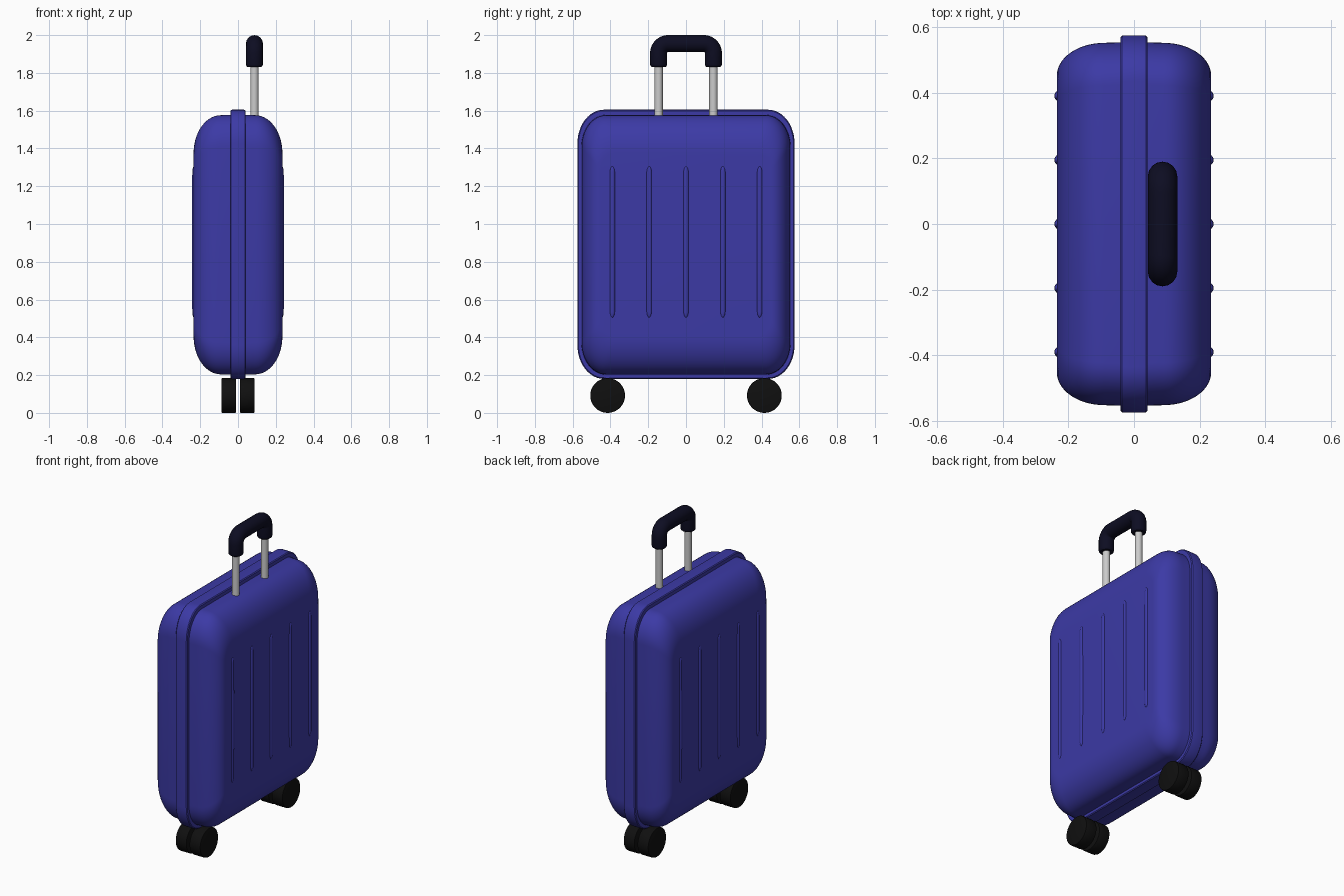
import bpy, bmesh, math
from mathutils import Matrix, Vector

if "Cube" in bpy.data.objects:
    bpy.data.objects.remove(bpy.data.objects["Cube"])


def material(name, color):
    m = bpy.data.materials.new(name)
    m.diffuse_color = (*color, 1)
    m.use_nodes = True
    m.node_tree.nodes["Principled BSDF"].inputs["Base Color"].default_value = m.diffuse_color
    return m


BLUE = material("blue shell", (0.045, 0.042, 0.38))
NAVY = material("dark navy grip", (0.004, 0.004, 0.016))
BLACK = material("black rubber", (0.005, 0.005, 0.005))
METAL = material("light metal", (0.6, 0.6, 0.6))


def finish(name, bm, mat, angle=35):
    bmesh.ops.recalc_face_normals(bm, faces=bm.faces)
    mesh = bpy.data.meshes.new(name)
    bm.to_mesh(mesh)
    bm.free()
    mesh.materials.append(mat)
    ob = bpy.data.objects.new(name, mesh)
    bpy.context.collection.objects.link(ob)
    smooth(ob, angle)
    return ob


def smooth(ob, angle):
    bpy.ops.object.select_all(action='DESELECT')
    ob.select_set(True)
    bpy.context.view_layer.objects.active = ob
    bpy.ops.object.shade_smooth_by_angle(angle=math.radians(angle))


def rounded_ring(bm, x, hy, hz, ry, rz, cz, n=12):
    """Rounded rectangle in the yz plane with elliptical corners."""
    verts = []
    for k, (sy, sz) in enumerate([(1, 1), (-1, 1), (-1, -1), (1, -1)]):
        for i in range(n + 1):
            a = (k + i / n) * math.pi / 2
            verts.append(bm.verts.new((x, sy * (hy - ry) + ry * math.cos(a),
                                       cz + sz * (hz - rz) + rz * math.sin(a))))
    return verts


def loft(name, sections, cz, mat):
    bm = bmesh.new()
    rings = [rounded_ring(bm, *s, cz) for s in sections]
    for a, b in zip(rings, rings[1:]):
        for i in range(len(a)):
            j = (i + 1) % len(a)
            bm.faces.new((a[i], a[j], b[j], b[i]))
    bm.faces.new(rings[0])
    bm.faces.new(rings[-1])
    return finish(name, bm, mat)


# Shell: rounded cross-sections shrinking towards both broad sides
half = [(0.0, 0.555, 0.688, 0.13, 0.17)]
for i in range(15):
    a = i / 14 * math.pi / 2
    s, c = math.sin(a), 1 - math.cos(a)
    half.append((0.09 + 0.145 * s, 0.552 - 0.10 * c, 0.686 - 0.20 * c,
                 0.13 - 0.05 * c, 0.17 - 0.08 * c))
shell = [(-s[0], *s[1:]) for s in reversed(half[1:])] + half
loft("shell", shell, 0.89, BLUE)

# Raised band round the middle
band = [(x, 0.575 - d, 0.7125 - d, 0.14 - d, 0.18 - d)
        for x, d in [(-0.041, 0.006), (-0.036, 0.001), (-0.03, 0),
                     (0.03, 0), (0.036, 0.001), (0.041, 0.006)]]
loft("middle_band", band, 0.8925, BLUE)

# Ribs on both broad sides: flattened capsules
bm = bmesh.new()
for side in (-1, 1):
    for k in range(-2, 3):
        new = bmesh.ops.create_uvsphere(bm, u_segments=16, v_segments=12, radius=1)["verts"]
        for v in new:
            end = 0.36 if v.co.z > 1e-4 else -0.36 if v.co.z < -1e-4 else 0
            v.co = Vector((side * 0.2335 + v.co.x * 0.009, k * 0.195 + v.co.y * 0.014,
                           0.905 + end + v.co.z * 0.04))
finish("ribs", bm, BLUE, 60)

# Twin wheels
for sy, where in ((-1, "front"), (1, "back")):
    for sx, side in ((-1, "left"), (1, "right")):
        bm = bmesh.new()
        bmesh.ops.create_cone(bm, cap_ends=True, segments=40, radius1=0.092, radius2=0.092,
                              depth=0.078,
                              matrix=Matrix.Translation((sx * 0.049, sy * 0.415, 0.092))
                              @ Matrix.Rotation(math.pi / 2, 4, 'Y'))
        rims = [e for e in bm.edges if any(len(f.verts) > 4 for f in e.link_faces)]
        bmesh.ops.bevel(bm, geom=rims, offset=0.006, segments=2, affect='EDGES', profile=0.5)
        finish(f"wheel_{where}_{side}", bm, BLACK)

# Telescopic rods
for sy, where in ((-1, "front"), (1, "back")):
    bm = bmesh.new()
    bmesh.ops.create_cone(bm, cap_ends=True, segments=24, radius1=0.022, radius2=0.022,
                          depth=0.4, matrix=Matrix.Translation((0.087, sy * 0.145, 1.68)))
    finish(f"handle_rod_{where}", bm, METAL)

# Grip: tube along a U-shaped path with rounded corners
R = 0.05
path = [(-0.145, 1.832, 0.84), (-0.145, 1.837, 0.95), (-0.145, 1.846, 1)]
for i in range(11):
    a = math.pi - i / 10 * math.pi / 2
    path.append((-0.145 + R + R * math.cos(a), 1.955 - R + R * math.sin(a), 1))
path += [(-y, z, r) for y, z, r in reversed(path)]
curve = bpy.data.curves.new("handle_grip", 'CURVE')
curve.dimensions = '3D'
curve.bevel_depth = 0.045
curve.bevel_resolution = 6
curve.use_fill_caps = True
spline = curve.splines.new('POLY')
spline.points.add(len(path) - 1)
for p, (y, z, r) in zip(spline.points, path):
    p.co = (0.087, y, z, 1)
    p.radius = r
curve.materials.append(NAVY)
grip = bpy.data.objects.new("handle_grip", curve)
bpy.context.collection.objects.link(grip)
bpy.ops.object.select_all(action='DESELECT')
grip.select_set(True)
bpy.context.view_layer.objects.active = grip
bpy.ops.object.convert(target='MESH')
smooth(bpy.context.view_layer.objects.active, 50)
